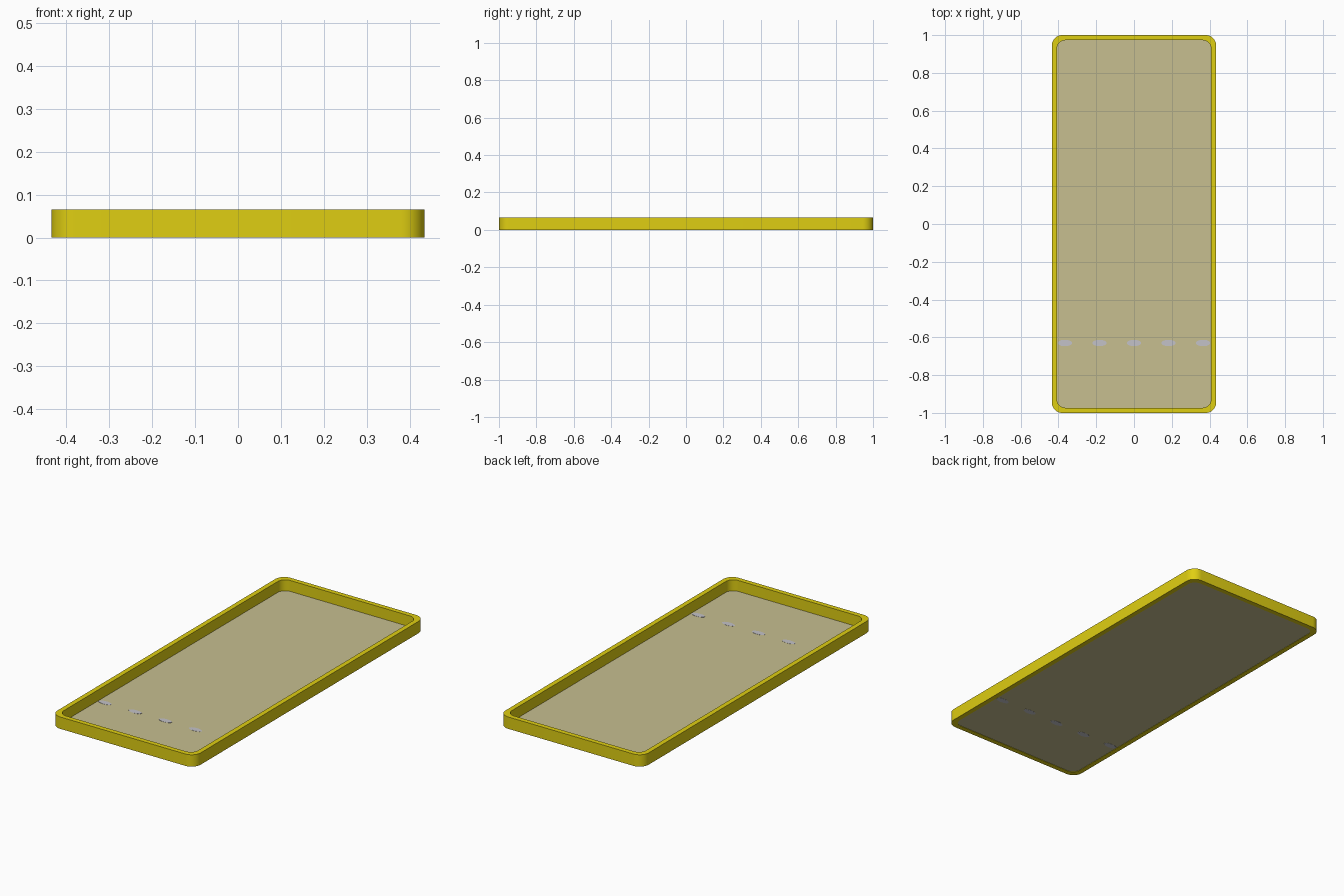
import bpy, bmesh, math

if "Cube" in bpy.data.objects:
    bpy.data.objects.remove(bpy.data.objects["Cube"])

H = 0.065            # frame height
HX, HY = 0.435, 1.0  # outer half sizes
RIM = 0.027          # wall thickness


def material(name, rgb):
    m = bpy.data.materials.new(name)
    m.diffuse_color = (*rgb, 1.0)
    m.use_nodes = True
    m.node_tree.nodes["Principled BSDF"].inputs["Base Color"].default_value = m.diffuse_color
    return m


yellow = material("yellow", (0.74, 0.62, 0.006))
beige = material("beige", (0.57, 0.52, 0.28))
lavender = material("pale lavender", (0.55, 0.54, 0.58))


def rounded_rect(hx, hy, r, steps=10):
    """Outline of a rounded rectangle, counter-clockwise."""
    pts = []
    for i, (sx, sy) in enumerate([(1, 1), (-1, 1), (-1, -1), (1, -1)]):
        for k in range(steps + 1):
            a = math.radians(90 * (i + k / steps))
            pts.append((sx * (hx - r) + r * math.cos(a),
                        sy * (hy - r) + r * math.sin(a)))
    return pts


def finish(name, bm, mat):
    bmesh.ops.recalc_face_normals(bm, faces=bm.faces)
    me = bpy.data.meshes.new(name)
    bm.to_mesh(me)
    bm.free()
    me.materials.append(mat)
    ob = bpy.data.objects.new(name, me)
    bpy.context.collection.objects.link(ob)
    bpy.context.view_layer.objects.active = ob
    ob.select_set(True)
    bpy.ops.object.shade_smooth_by_angle(angle=math.radians(35))
    ob.select_set(False)
    return ob


def plate(name, outline, z0, z1, mat):
    """Flat plate extruded from an outline."""
    bm = bmesh.new()
    face = bm.faces.new([bm.verts.new((x, y, z0)) for x, y in outline])
    ext = bmesh.ops.extrude_face_region(bm, geom=[face], use_keep_orig=True)
    for v in ext["geom"]:
        if isinstance(v, bmesh.types.BMVert):
            v.co.z = z1
    return finish(name, bm, mat)


# Frame: square cross-section swept round the rounded rectangle
outer = rounded_rect(HX, HY, 0.055)
inner = rounded_rect(HX - RIM, HY - RIM, 0.045)
bm = bmesh.new()
rings = [[bm.verts.new((x, y, z)) for x, y in line]
         for line, z in [(outer, 0), (outer, H), (inner, H), (inner, 0)]]
n = len(outer)
for a in range(4):
    lo, hi = rings[a], rings[(a + 1) % 4]
    for i in range(n):
        j = (i + 1) % n
        bm.faces.new((lo[i], lo[j], hi[j], hi[i]))
finish("frame", bm, yellow)

# Panel closing the bottom of the frame
plate("panel", rounded_rect(HX - RIM + 0.001, HY - RIM + 0.001, 0.045),
      0.002, 0.005, beige)

# Row of small pale spots, showing on both sides of the panel
for i in range(5):
    cx = (i - 2) * 0.183
    spot = [(cx + 0.038 * math.cos(t * math.tau / 24),
             -0.63 + 0.017 * math.sin(t * math.tau / 24)) for t in range(24)]
    plate(f"spot_{i + 1}", spot, 0.0012, 0.0058, lavender)
